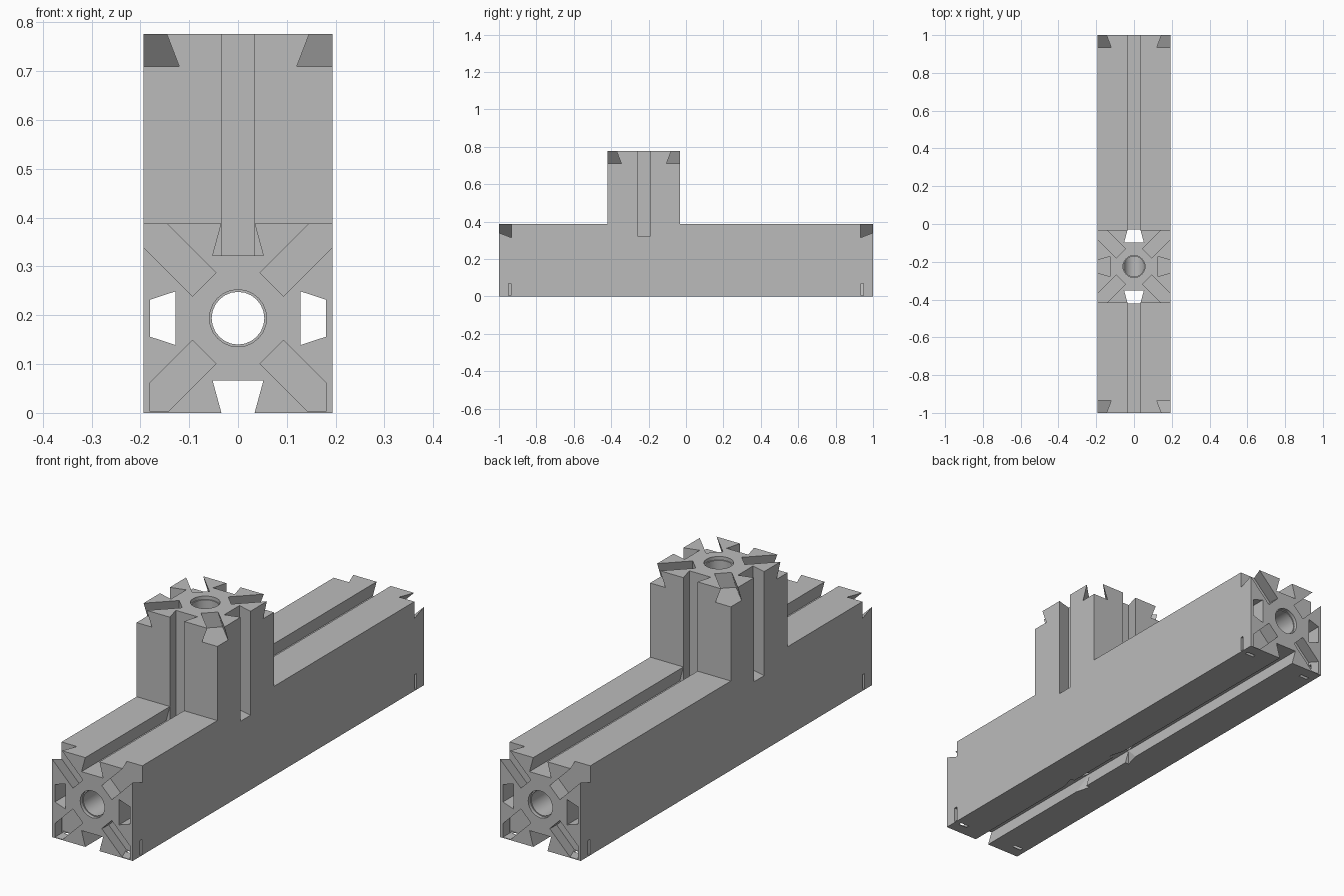
import bpy, bmesh, math
from mathutils import Vector

HALF = 0.194            # half width of the square section
TOP = 4 * HALF          # top of the post
POST_Y = -0.225         # post centre
SLOT = 0.066            # dovetail depth
X, Y, Z = Vector((1, 0, 0)), Vector((0, 1, 0)), Vector((0, 0, 1))
CORE = Vector((0, 0, HALF))
HEAD = Vector((0, POST_Y, TOP))

if "Cube" in bpy.data.objects:
    bpy.data.objects.remove(bpy.data.objects["Cube"])

grey = bpy.data.materials.new("light grey")
grey.use_nodes = True
grey.diffuse_color = (0.5, 0.5, 0.5, 1)
grey.node_tree.nodes["Principled BSDF"].inputs["Base Color"].default_value = (0.5, 0.5, 0.5, 1)

cutters = bpy.data.collections.new("cutters")
bpy.context.scene.collection.children.link(cutters)


def prism(name, pts, origin, u, v, along, length, clips=(), home=cutters):
    """Extrude a profile given in the u, v plane, then trim it by planes."""
    bm = bmesh.new()
    face = bm.faces.new([bm.verts.new(origin + u * a + v * b) for a, b in pts])
    grown = bmesh.ops.extrude_face_region(bm, geom=[face])["geom"]
    moved = [g for g in grown if isinstance(g, bmesh.types.BMVert)]
    bmesh.ops.translate(bm, verts=moved, vec=along * length)
    for co, no in clips:
        bmesh.ops.bisect_plane(bm, geom=bm.verts[:] + bm.edges[:] + bm.faces[:],
                               plane_co=co, plane_no=no, clear_outer=True)
        bmesh.ops.holes_fill(bm, edges=[e for e in bm.edges if e.is_boundary])
    bmesh.ops.recalc_face_normals(bm, faces=bm.faces)
    mesh = bpy.data.meshes.new(name)
    bm.to_mesh(mesh)
    bm.free()
    ob = bpy.data.objects.new(name, mesh)
    home.objects.link(ob)
    mesh.materials.append(grey)
    return ob


def dovetail(mouth, out, along, length, clips=()):
    """Groove that widens inward from its mouth; out points out of the solid."""
    side = out.cross(along)
    pts = [(-0.034, 0.001), (0.034, 0.001), (0.034, 0), (0.052, -SLOT),
           (-0.052, -SLOT), (-0.034, 0)]
    prism("dovetail_cutter", pts, mouth, side, out, along, length, clips)


def box(lo, hi):
    lo, hi = Vector(lo), Vector(hi)
    d = hi - lo
    prism("slit_cutter", [(0, 0), (d.x, 0), (d.x, d.y), (0, d.y)], lo, X, Y, Z, d.z)


def bore(profile_r, origin, u, v, along, length):
    pts = [(profile_r * math.cos(i * math.tau / 24), profile_r * math.sin(i * math.tau / 24))
           for i in range(24)]
    prism("bore_cutter", pts, origin, u, v, along, length)


# Solid T body
body = prism("t_connector", [(-1, 0), (1, 0), (1, 2 * HALF), (POST_Y + HALF, 2 * HALF),
                             (POST_Y + HALF, TOP), (POST_Y - HALF, TOP),
                             (POST_Y - HALF, 2 * HALF), (-1, 2 * HALF)],
             -X * HALF, Y, Z, X, 2 * HALF, home=bpy.context.scene.collection)

# Long grooves on the beam: bottom, and top on both sides of the post
dovetail(Vector((0, -1.01, 0)), -Z, Y, 2.02)
for start, end in ((-1.01, POST_Y - HALF), (POST_Y + HALF, 1.01)):
    dovetail(Vector((0, start, 2 * HALF)), Z, Y, end - start)

# Closed side channels behind a thin skin, post grooves
for s in (-1, 1):
    prism("channel_cutter", [(0.18, 0.038), (0.18, -0.038), (0.128, -0.055), (0.128, 0.055)],
          CORE - Y * 1.01, X * s, Z, Y, 2.02)
    dovetail(Vector((0, POST_Y + s * HALF, -0.01)), Y * s, Z, TOP + 0.02)
    dovetail(Vector((s * HALF, POST_Y, 0.324)), X * s, Z, TOP)

# Round bores with a small counterbore
bore(0.054, CORE - Y * 1.01, X, Z, Y, 2.02)
bore(0.054, Vector((0, POST_Y, HALF)), X, Y, Z, TOP)
bore(0.0585, HEAD - Z * 0.015, X, Y, Z, 0.1)
for s in (-1, 1):
    bore(0.0585, CORE + Y * s * 0.985, X, Z, Y * s, 0.1)

# Diagonal corner slots; the lower ones on the beam stop short of the skin
for sx in (-1, 1):
    for sv in (-1, 1):
        diag = Vector((sx, sv, 0)).normalized()
        dovetail(HEAD + diag * 0.098, Z, diag, 0.3)
        diag = Vector((sx, 0, sv)).normalized()
        clips = ()
        if sv < 0:
            clips = ((X * sx * 0.18, X * sx), (Z * 0.003, -Z))
        for sy in (-1, 1):
            dovetail(CORE + Y * sy + diag * 0.098, Y * sy, diag, 0.3, clips)

# Narrow slits through the skin beside the lower slots
for sx in (-1, 1):
    for sy in (-1, 1):
        ys = sorted((sy * 0.935, sy * 0.95))
        xs = sorted((sx * 0.17, sx * 0.2))
        box((xs[0], ys[0], 0.004), (xs[1], ys[1], 0.07))
        xs = sorted((sx * 0.127, sx * 0.17))
        box((xs[0], ys[0], -0.01), (xs[1], ys[1], 0.01))

# Cut, then discard the cutters
for ob in list(cutters.objects):
    mod = body.modifiers.new("cut", "BOOLEAN")
    mod.operation = "DIFFERENCE"
    mod.solver = "EXACT"
    mod.object = ob
graph = bpy.context.evaluated_depsgraph_get()
mesh = bpy.data.meshes.new_from_object(body.evaluated_get(graph))
body.modifiers.clear()
body.data = mesh
for ob in list(cutters.objects):
    bpy.data.objects.remove(ob)
bpy.data.collections.remove(cutters)

bpy.context.view_layer.objects.active = body
body.select_set(True)
bpy.ops.object.shade_smooth_by_angle(angle=math.radians(20))
